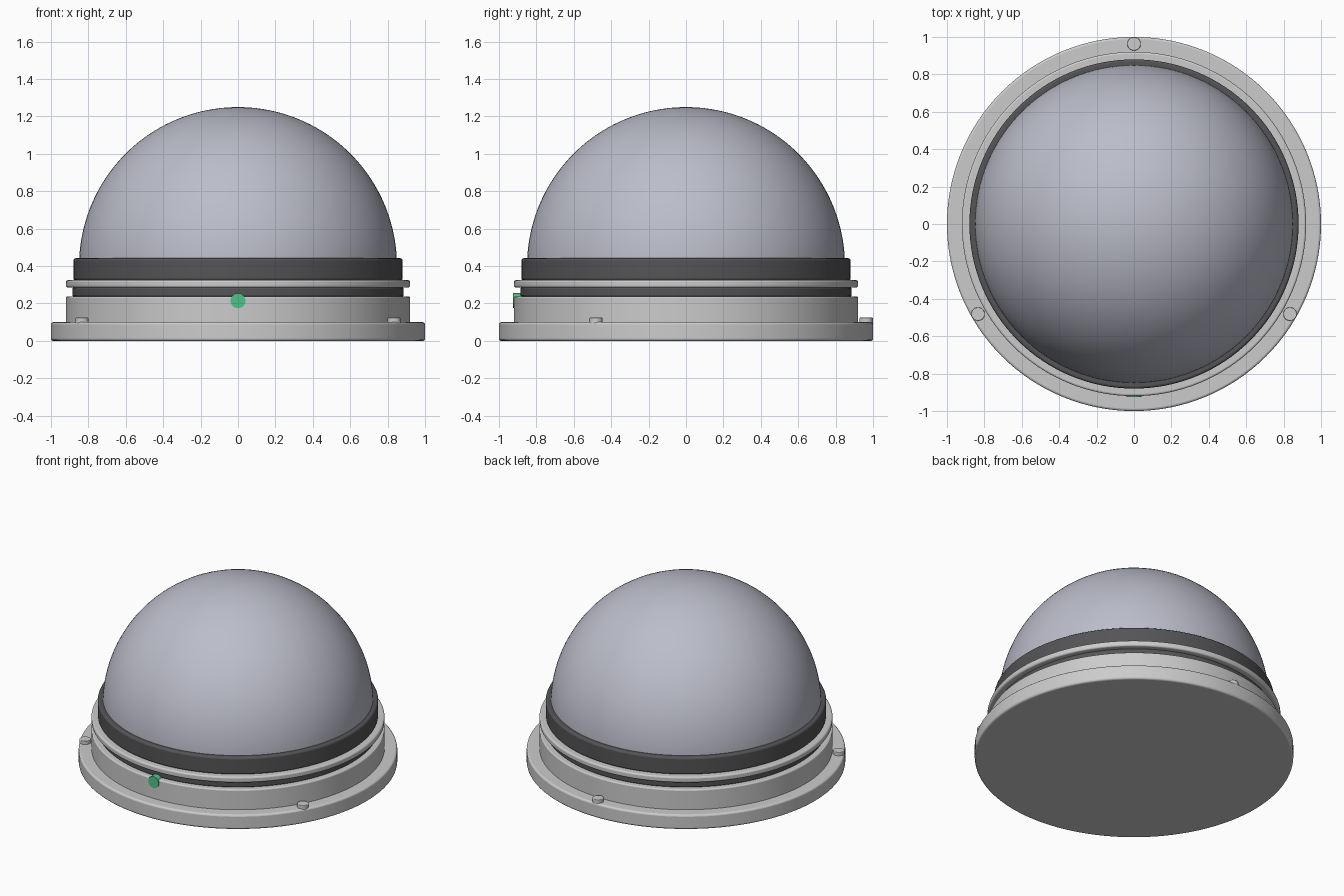
import bpy, math
from mathutils import Matrix

if "Cube" in bpy.data.objects:
    bpy.data.objects.remove(bpy.data.objects["Cube"])


def material(name, rgb):
    m = bpy.data.materials.new(name)
    m.diffuse_color = (*rgb, 1)
    m.use_nodes = True
    m.node_tree.nodes["Principled BSDF"].inputs["Base Color"].default_value = m.diffuse_color
    return m


def finish(obj, name, mat=None, bevel=0.0):
    obj.name = name
    if mat:
        obj.data.materials.append(mat)
    if bevel:
        b = obj.modifiers.new("soft_edge", 'BEVEL')
        b.width = bevel
        b.segments = 3
        b.limit_method = 'ANGLE'
    bpy.ops.object.select_all(action='DESELECT')
    obj.select_set(True)
    bpy.context.view_layer.objects.active = obj
    bpy.ops.object.shade_smooth_by_angle(angle=math.radians(35))
    return obj


def disc(name, radius, z0, z1, mat=None, bevel=0.01, sides=128, xy=(0, 0)):
    bpy.ops.mesh.primitive_cylinder_add(vertices=sides, radius=radius, depth=z1 - z0,
                                        location=(*xy, (z0 + z1) / 2))
    return finish(bpy.context.object, name, mat, bevel)


rubber = material("dark_rubber", (0.09, 0.09, 0.095))
tint = material("tinted_dome", (0.50, 0.51, 0.59))
green = material("green_light", (0.08, 0.55, 0.25))

# Stacked housing rings
disc("base_flange", 1.0, 0.0, 0.10, bevel=0.012)
disc("housing_body", 0.92, 0.09, 0.238, bevel=0.008)
disc("gasket", 0.885, 0.236, 0.287, rubber, bevel=0.01)
disc("trim_ring", 0.92, 0.285, 0.325, bevel=0.01)
disc("dome_collar", 0.88, 0.323, 0.442, rubber, bevel=0.012)

# Hemispherical dome, lathed from a quarter-circle profile
steps, sides, radius, z0 = 40, 128, 0.85, 0.40
verts, faces = [], []
for i in range(steps):
    a = math.pi / 2 * i / steps
    for j in range(sides):
        t = math.tau * j / sides
        verts.append((radius * math.cos(a) * math.cos(t),
                      radius * math.cos(a) * math.sin(t), z0 + radius * math.sin(a)))
verts.append((0, 0, z0 + radius))
for j in range(sides):
    k = (j + 1) % sides
    for i in range(steps - 1):
        faces.append((i * sides + j, i * sides + k, (i + 1) * sides + k, (i + 1) * sides + j))
    faces.append(((steps - 1) * sides + j, (steps - 1) * sides + k, steps * sides))
mesh = bpy.data.meshes.new("dome")
mesh.from_pydata(verts, [], faces)
dome = bpy.data.objects.new("dome", mesh)
bpy.context.collection.objects.link(dome)
finish(dome, "dome", tint)

# Three screw heads on the flange
for i in range(3):
    a = math.radians(90 + 120 * i)
    disc(f"screw_{i + 1}", 0.036, 0.09, 0.124, bevel=0.004, sides=32,
         xy=(0.963 * math.cos(a), 0.963 * math.sin(a)))

# Indicator light on the front of the body
bpy.ops.mesh.primitive_cylinder_add(vertices=32, radius=0.04, depth=0.045,
                                    location=(0, -0.903, 0.215),
                                    rotation=(math.pi / 2, 0, 0))
finish(bpy.context.object, "indicator_light", green)
